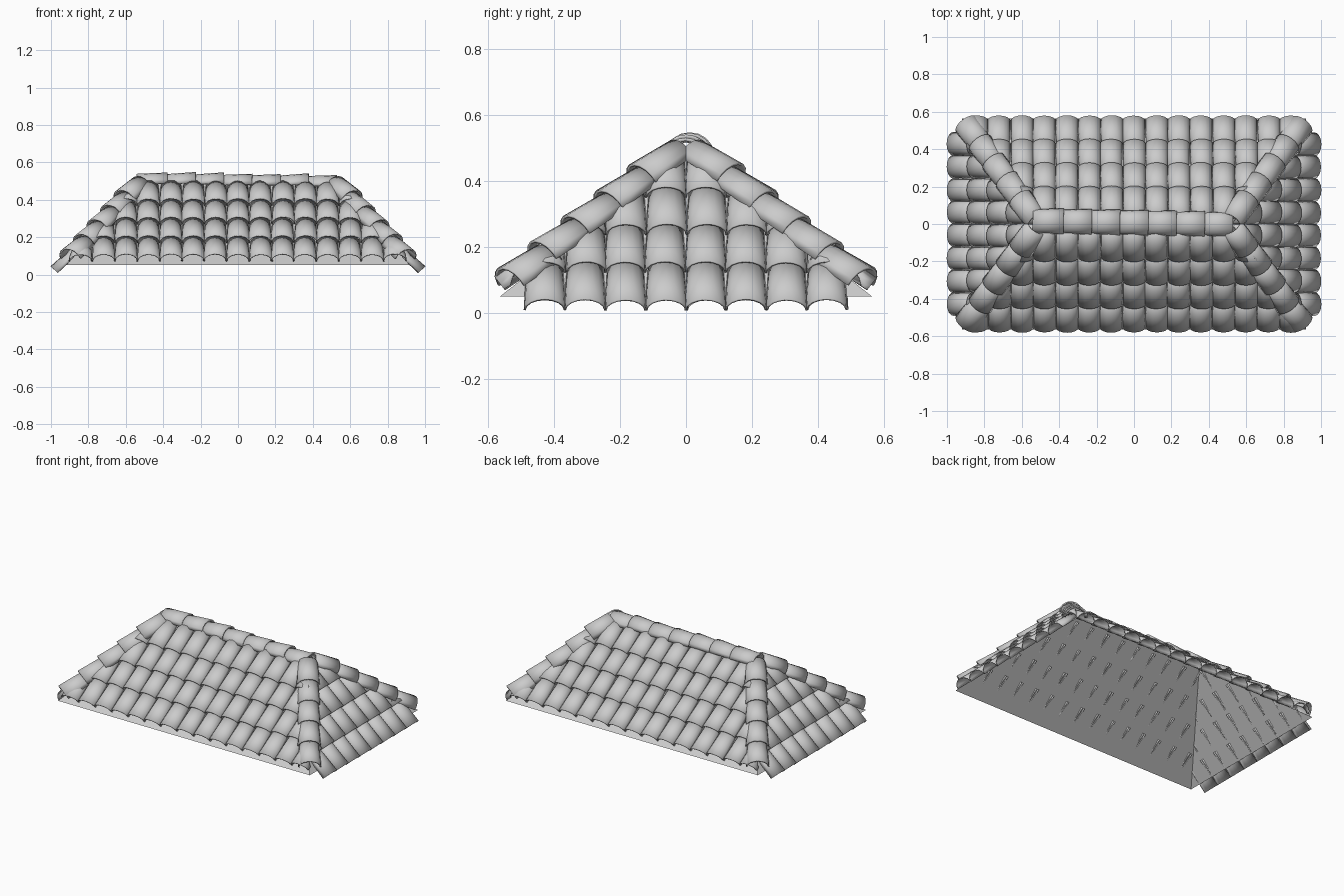
import bpy, bmesh, math, random
from mathutils import Vector

if "Cube" in bpy.data.objects:
    bpy.data.objects.remove(bpy.data.objects["Cube"])

random.seed(4)
EX, EY, EZ = 0.92, 0.565, 0.05      # eave corner
RX, RZ = 0.51, 0.495                # ridge end
SEG = 8


def finish(bm, name, thick=0.0):
    me = bpy.data.meshes.new(name)
    bm.normal_update()
    bm.to_mesh(me)
    bm.free()
    ob = bpy.data.objects.new(name, me)
    bpy.context.collection.objects.link(ob)
    if thick:
        m = ob.modifiers.new("thickness", 'SOLIDIFY')
        m.thickness = thick
        m.offset = -1
        bpy.ops.object.select_all(action='DESELECT')
        bpy.context.view_layer.objects.active = ob
        ob.select_set(True)
        bpy.ops.object.shade_smooth_by_angle(angle=math.radians(35))
    return ob


def add_tile(bm, start, along, normal, length, w0, w1, h, lift0, lift1):
    """Tapered barrel tile, from its lower end up the slope."""
    across = along.cross(normal)
    rings = []
    for t in (0, 0.5, 1):
        w = w0 + (w1 - w0) * t
        lift = lift0 + (lift1 - lift0) * t
        hh = h * (1 - 0.1 * t)
        rings.append([bm.verts.new(start + along * length * t
                                   + across * w * math.cos(math.pi * i / SEG)
                                   + normal * (lift + hh * math.sin(math.pi * i / SEG)))
                      for i in range(SEG + 1)])
    for a, b in zip(rings, rings[1:]):
        for i in range(SEG):
            bm.faces.new((a[i], a[i + 1], b[i + 1], b[i]))


def cut_at_hips(bm, along_x, s):
    """Trim a slope's tiles by the vertical planes through its hips."""
    for k in (-1, 1):
        if along_x:     # front / back slope
            co = Vector((k * RX, 0, 0))
            no = Vector((k * EY, -s * (EX - RX), 0))
        else:           # left / right slope
            co = Vector((s * RX, 0, 0))
            no = Vector((-s * EY, k * (EX - RX), 0))
        geom = bm.verts[:] + bm.edges[:] + bm.faces[:]
        bmesh.ops.bisect_plane(bm, geom=geom, plane_co=co, plane_no=no.normalized(),
                               clear_outer=True)


# roof deck: four open sloping planes
bm = bmesh.new()
c = [bm.verts.new((x, y, EZ)) for x, y in ((-EX, -EY), (EX, -EY), (EX, EY), (-EX, EY))]
l, r = bm.verts.new((-RX, 0, RZ)), bm.verts.new((RX, 0, RZ))
for f in ((c[0], c[1], r, l), (c[1], c[2], r), (c[2], c[3], l, r), (c[3], c[0], l)):
    bm.faces.new(f)
finish(bm, "roof_deck")

# front and back tile fields
for s, name in ((-1, "front_tiles"), (1, "back_tiles")):
    bm = bmesh.new()
    up = Vector((0, -s * EY, RZ - EZ)).normalized()
    n = Vector((0, s * (RZ - EZ), EY)).normalized()
    for col in range(-7, 8):
        for row in range(4):
            p = Vector((col * 0.12, s * EY, EZ)) + up * (0.025 + row * 0.16)
            p.x += random.uniform(-0.003, 0.003)
            add_tile(bm, p, up, n, 0.18, 0.058, 0.051, 0.045,
                     0.007 + random.uniform(-.002, .002), -0.008)
    cut_at_hips(bm, True, s)
    finish(bm, name, 0.006)

# left and right tile fields, overhanging the eave
for s, name in ((-1, "left_tiles"), (1, "right_tiles")):
    bm = bmesh.new()
    up = Vector((-s * (EX - RX), 0, RZ - EZ)).normalized()
    n = Vector((s * (RZ - EZ), 0, EX - RX)).normalized()
    for col in range(8):
        for row in range(4):
            p = Vector((s * EX, (col - 3.5) * 0.122, EZ)) + up * (-0.06 + row * 0.155)
            p.y += random.uniform(-0.003, 0.003)
            add_tile(bm, p, up, n, 0.18, 0.058, 0.051, 0.045,
                     0.004 + random.uniform(-.002, .002), -0.008)
    cut_at_hips(bm, False, s)
    finish(bm, name, 0.006)

# hip caps: five overlapping tiles down each corner
for sx, sy, name in ((-1, -1, "front_left"), (1, -1, "front_right"),
                     (-1, 1, "back_left"), (1, 1, "back_right")):
    bm = bmesh.new()
    low = Vector((sx * EX, sy * EY, EZ))
    up = (Vector((sx * RX, 0, RZ)) - low).normalized()
    n = (Vector((0, 0, 1)) - up * up.z).normalized()
    for i in range(5):
        p = low + up * (0.055 + i * 0.146)
        add_tile(bm, p, up, n, 0.165, 0.062, 0.054, 0.058,
                 0.006 + random.uniform(-.003, .003), -0.008)
    finish(bm, name + "_hip_caps", 0.008)

# ridge caps: seven tiles, slightly uneven, drifting down to the right
bm = bmesh.new()
for i in range(7):
    t = i / 6
    p = Vector((0.53 - i * 0.151, -0.002 + 0.016 * t, 0.472 + 0.012 * t))
    d = Vector((-1, 0.015, 0)).normalized()
    add_tile(bm, p, d, Vector((0, 0, 1)), 0.165, 0.06, 0.053, 0.05,
             0.004 + random.uniform(-.004, .004), 0.0)
finish(bm, "ridge_caps", 0.01)
